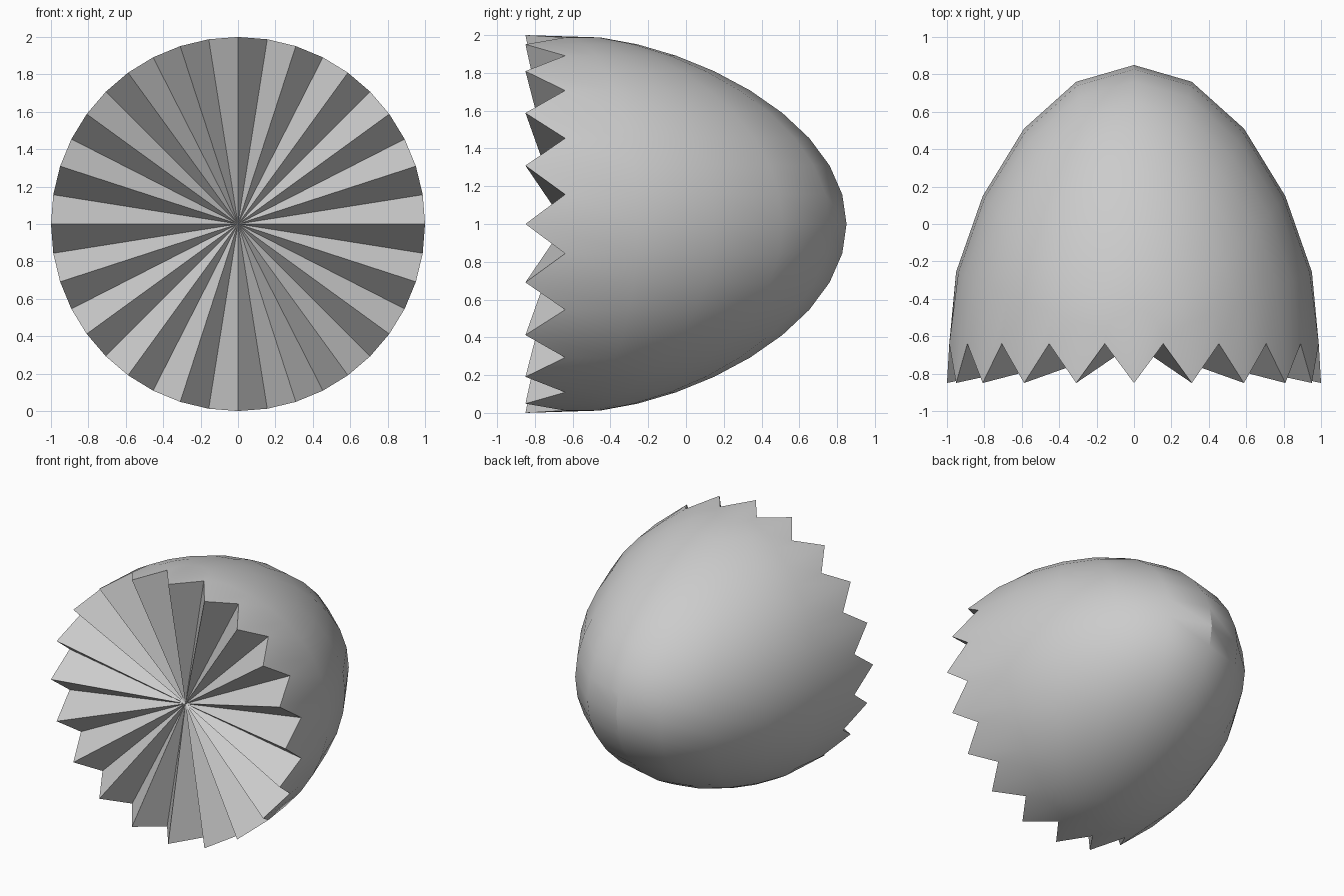
import bpy, bmesh
from math import sin, cos, pi

if "Cube" in bpy.data.objects:
    bpy.data.objects.remove(bpy.data.objects["Cube"])

RINGS, COLS = 20, 10          # half UV sphere, poles up and down
RIM, TIP, APEX = -0.64, -0.85, 0.85


def depth(c):
    """Egg profile: c is 0 at the rim and 1 at the rounded end."""
    return RIM + (APEX - RIM) * (0.76 * c + 0.24 * c * c)


bm = bmesh.new()


def vert(ring, col):
    t, p = pi * ring / RINGS, pi * col / COLS
    on_rim = ring in (0, RINGS) or col in (0, COLS)
    if on_rim:
        y = TIP if ring % 2 == 0 else RIM     # alternate tooth tip and notch
    else:
        y = depth(sin(t) * sin(p))
    return bm.verts.new((sin(t) * cos(p), y, 1 + cos(t)))


# Egg-shaped shell
top, bottom = vert(0, 0), vert(RINGS, 0)
grid = [[vert(r, c) for c in range(COLS + 1)] for r in range(1, RINGS)]
for c in range(COLS):
    bm.faces.new((top, grid[0][c], grid[0][c + 1]))
    bm.faces.new((bottom, grid[-1][c + 1], grid[-1][c]))
    for a, b in zip(grid, grid[1:]):
        bm.faces.new((a[c], b[c], b[c + 1], a[c + 1]))

# Pleated front closing the zigzag rim
hub = bm.verts.new((0, RIM, 1))
rim = [top] + [row[0] for row in grid] + [bottom] + [row[-1] for row in reversed(grid)]
for i, v in enumerate(rim):
    bm.faces.new((hub, rim[(i + 1) % len(rim)], v))

bmesh.ops.recalc_face_normals(bm, faces=bm.faces)
mesh = bpy.data.meshes.new("toothed_egg_shell")
bm.to_mesh(mesh)
bm.free()
shell = bpy.data.objects.new("toothed_egg_shell", mesh)
bpy.context.collection.objects.link(shell)
bpy.context.view_layer.objects.active = shell
shell.select_set(True)
bpy.ops.object.shade_smooth_by_angle(angle=pi / 6)
